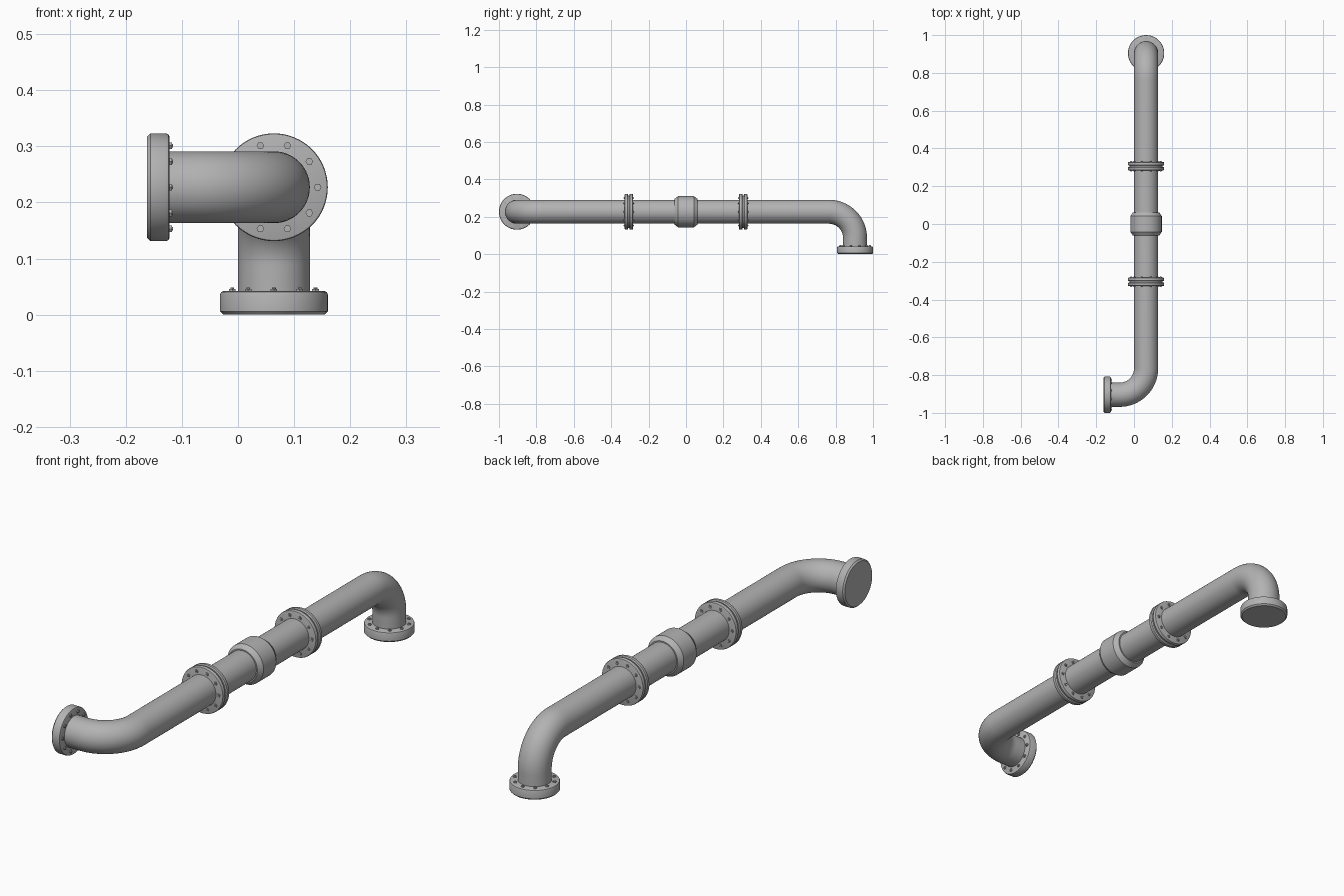
import bpy, bmesh
from math import pi, sin, cos
from mathutils import Vector

cube = bpy.data.objects.get("Cube")
if cube:
    bpy.data.objects.remove(cube)

PIPE_R, FLANGE_R, BOLT_RING, BEND = 0.064, 0.096, 0.078, 0.14
AX, AZ, END = 0.064, 0.227, 0.904

steel = bpy.data.materials.new("grey steel")
steel.use_nodes = True
colour = (0.45, 0.45, 0.45, 1)
steel.diffuse_color = colour
steel.node_tree.nodes["Principled BSDF"].inputs["Base Color"].default_value = colour


def finish(name, bm, angle=30):
    bmesh.ops.recalc_face_normals(bm, faces=bm.faces)
    mesh = bpy.data.meshes.new(name)
    bm.to_mesh(mesh)
    bm.free()
    mesh.materials.append(steel)
    obj = bpy.data.objects.new(name, mesh)
    bpy.context.collection.objects.link(obj)
    bpy.ops.object.select_all(action="DESELECT")
    obj.select_set(True)
    bpy.context.view_layer.objects.active = obj
    bpy.ops.object.shade_smooth_by_angle(angle=angle * pi / 180)
    return obj


def lathe(bm, origin, axis, profile, sides=64):
    """Closed solid of (distance, radius) rings along an axis; angle 0 lies on y or x."""
    axis = Vector(axis)
    u = Vector((1, 0, 0)) if abs(axis.y) > 0.5 else Vector((0, 1, 0))
    v = axis.cross(u)
    rings = []
    for d, r in profile:
        rings.append([bm.verts.new(Vector(origin) + axis * d
                      + (u * cos(2 * pi * i / sides) + v * sin(2 * pi * i / sides)) * r)
                      for i in range(sides)])
    for a, b in zip(rings, rings[1:]):
        for i in range(sides):
            j = (i + 1) % sides
            bm.faces.new((a[i], a[j], b[j], b[i]))
    bm.faces.new(rings[0])
    bm.faces.new(rings[-1])
    return u, v


def flange(name, origin, axis, thick, bevel):
    """Disc growing from origin along the axis, with a ring of bolts on its far side."""
    bm = bmesh.new()
    R = FLANGE_R
    u, v = lathe(bm, origin, axis, [
        (0, R - bevel), (bevel, R), (thick - bevel, R),
        (thick - bevel * 0.3, R - bevel * 0.3), (thick, R - bevel)])
    finish(name, bm)
    bm = bmesh.new()
    for k in range(10):
        a = 2 * pi * k / 10
        spot = Vector(origin) + Vector(axis) * thick + (u * cos(a) + v * sin(a)) * BOLT_RING
        lathe(bm, spot, axis, [(-0.002, 0.0068), (0.004, 0.0068)], 6)
        lathe(bm, spot, axis, [(0.003, 0.0035), (0.006, 0.0035)], 10)
    finish(name + "_bolts", bm)


# Main pipe: one swept run with a sideways elbow in front and a downward elbow behind
steps = 20
arc = [pi / 2 * i / steps for i in range(steps + 1)]
path = [((-0.15, -END, AZ), Vector((1, 0, 0)))]
path += [((AX - BEND + BEND * sin(t), -END + BEND - BEND * cos(t), AZ),
          Vector((cos(t), sin(t), 0))) for t in arc]
path += [((AX, END - BEND + BEND * sin(t), AZ - BEND + BEND * cos(t)),
          Vector((0, cos(t), -sin(t)))) for t in arc]
path.append(((AX, END, 0.01), Vector((0, 0, -1))))

bm = bmesh.new()
sides, rings = 64, []
for index, (point, tangent) in enumerate(path):
    if index <= steps + 1:
        side = Vector((0, 0, 1))
        other = side.cross(tangent)
    else:
        other = Vector((-1, 0, 0))
        side = tangent.cross(other)
    rings.append([bm.verts.new(Vector(point) + (side * cos(2 * pi * i / sides)
                  + other * sin(2 * pi * i / sides)) * PIPE_R) for i in range(sides)])
for a, b in zip(rings, rings[1:]):
    for i in range(sides):
        j = (i + 1) % sides
        bm.faces.new((a[i], a[j], b[j], b[i]))
bm.faces.new(rings[0])
bm.faces.new(rings[-1])
finish("pipe", bm)

# End flanges
flange("front_end_flange", (-0.162, -END, AZ), (1, 0, 0), 0.040, 0.006)
flange("rear_end_flange", (AX, END, 0), (0, 0, 1), 0.042, 0.006)

# Paired flanges at the two joints, with a gasket between
for label, y in (("front", -0.306), ("rear", 0.306)):
    for way, d in (("outer", -1), ("inner", 1)):
        flange(f"{label}_joint_{way}_flange", (AX, y + d * 0.003, AZ), (0, d, 0), 0.019, 0.004)
    bm = bmesh.new()
    lathe(bm, (AX, y, AZ), (0, 1, 0), [(-0.004, 0.088), (0.004, 0.088)])
    finish(label + "_gasket", bm)

# Middle coupling sleeve with chamfered ends
bm = bmesh.new()
lathe(bm, (AX, 0, AZ), (0, 1, 0), [
    (-0.062, 0.069), (-0.042, 0.083), (0.042, 0.083), (0.062, 0.069)])
finish("coupling", bm, 20)
